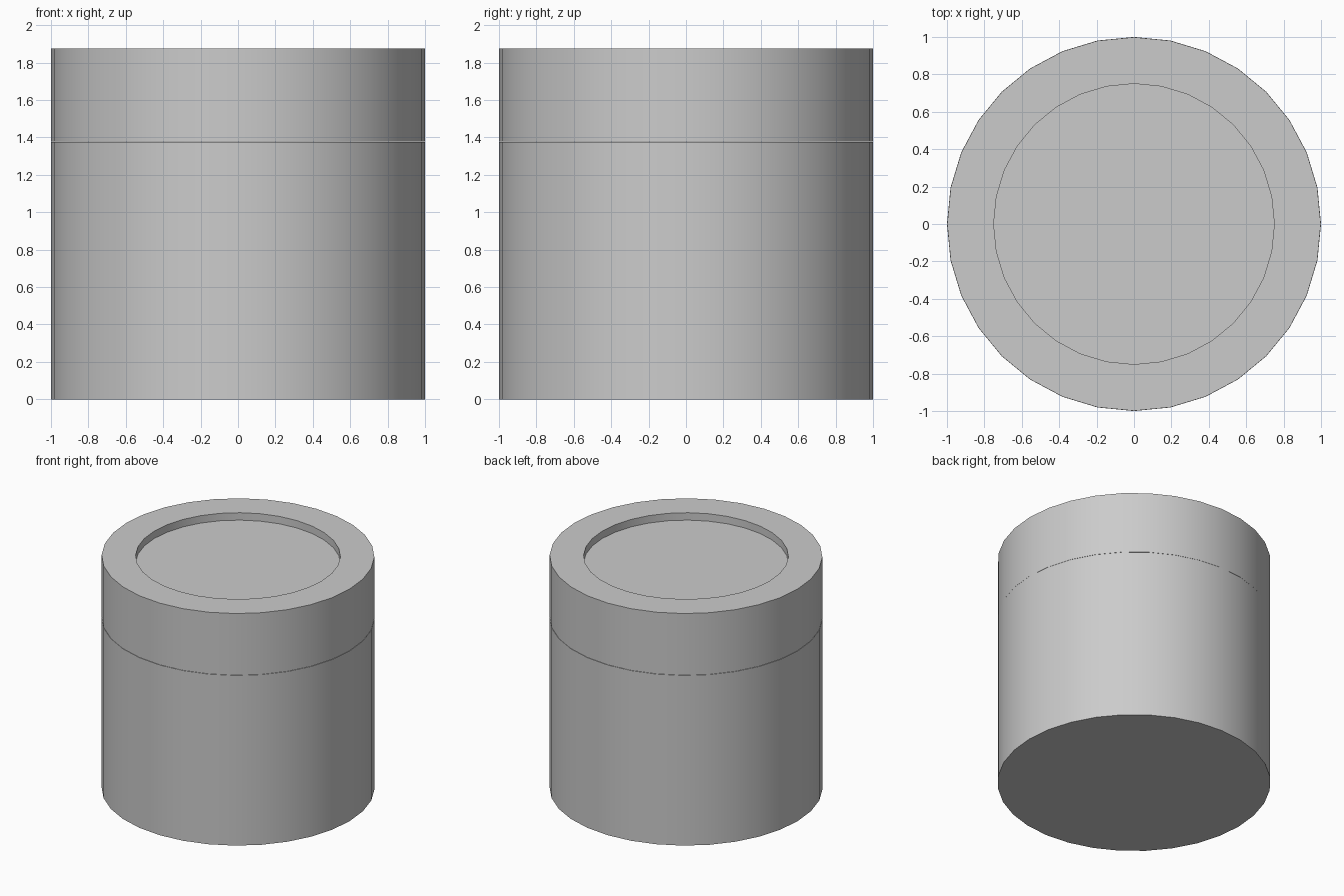
import bpy, math

if "Cube" in bpy.data.objects:
    bpy.data.objects.remove(bpy.data.objects["Cube"])

SIDES = 32


def lathe(name, profile):
    """Spin an (r, z) profile into a closed solid, capped at both ends."""
    verts, faces = [], []
    for r, z in profile:
        for i in range(SIDES):
            a = 2 * math.pi * i / SIDES
            verts.append((r * math.cos(a), r * math.sin(a), z))
    for k in range(len(profile) - 1):
        for i in range(SIDES):
            j = (i + 1) % SIDES
            a, b = k * SIDES, (k + 1) * SIDES
            faces.append((a + i, a + j, b + j, b + i))
    last = (len(profile) - 1) * SIDES
    faces.append(tuple(reversed(range(SIDES))))
    faces.append(tuple(range(last, last + SIDES)))
    mesh = bpy.data.meshes.new(name)
    mesh.from_pydata(verts, [], faces)
    obj = bpy.data.objects.new(name, mesh)
    bpy.context.collection.objects.link(obj)
    bpy.ops.object.select_all(action='DESELECT')
    obj.select_set(True)
    bpy.context.view_layer.objects.active = obj
    bpy.ops.object.shade_smooth_by_angle(angle=math.radians(30))
    return obj


# Jar body
lathe("body", [(1.0, 0.0), (1.0, 1.375)])

# Lid with a shallow round recess in its top
lathe("lid", [(0.999, 1.377), (0.999, 1.875), (0.75, 1.875), (0.75, 1.815)])
